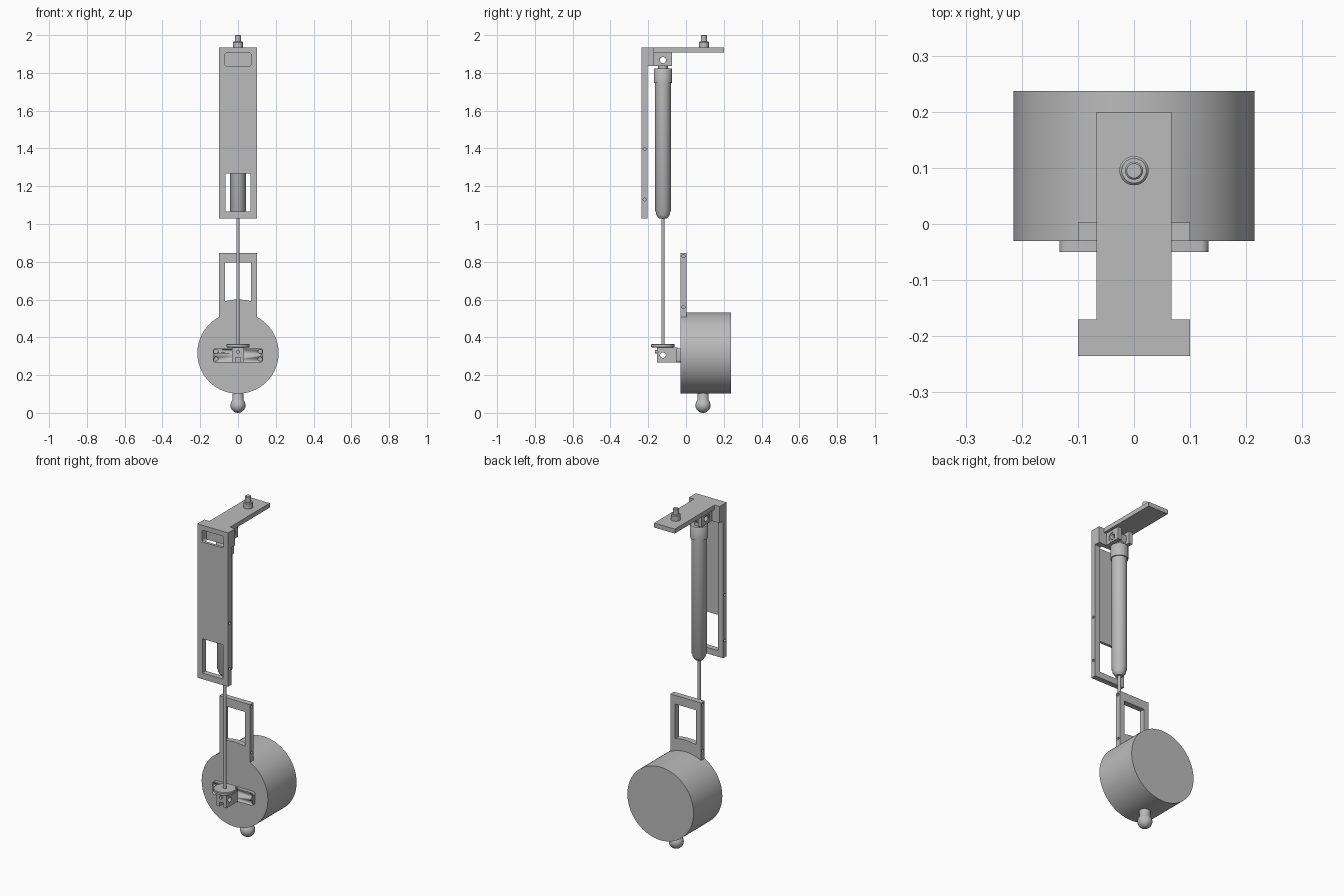
import bpy, bmesh, math
from mathutils import Matrix

if "Cube" in bpy.data.objects:
    bpy.data.objects.remove(bpy.data.objects["Cube"])

grey = bpy.data.materials.new("grey metal")
grey.diffuse_color = (0.5, 0.5, 0.5, 1)
grey.use_nodes = True
grey.node_tree.nodes["Principled BSDF"].inputs["Base Color"].default_value = grey.diffuse_color


def finish(bm, name, smooth=False):
    bmesh.ops.recalc_face_normals(bm, faces=bm.faces)
    me = bpy.data.meshes.new(name)
    bm.to_mesh(me)
    bm.free()
    ob = bpy.data.objects.new(name, me)
    bpy.context.collection.objects.link(ob)
    me.materials.append(grey)
    if smooth:
        activate(ob)
        bpy.ops.object.shade_smooth_by_angle(angle=math.radians(35))
    return ob


def activate(ob):
    bpy.ops.object.select_all(action='DESELECT')
    ob.select_set(True)
    bpy.context.view_layer.objects.active = ob


def box(name, x, y, z, round_y=0):
    """Box from (min, max) pairs; round_y rounds the edges running along y."""
    bm = bmesh.new()
    bmesh.ops.create_cube(bm, size=1)
    for v in bm.verts:
        v.co = [(r[0] + r[1]) / 2 + c * (r[1] - r[0]) for c, r in zip(v.co, (x, y, z))]
    if round_y:
        edges = [e for e in bm.edges if abs(e.verts[0].co.y - e.verts[1].co.y) > 1e-5]
        bmesh.ops.bevel(bm, geom=edges, offset=round_y, segments=5, profile=0.5, affect='EDGES')
    return finish(bm, name, bool(round_y))


def cylinder(name, axis, centre, r, length, seg=32):
    bm = bmesh.new()
    bmesh.ops.create_cone(bm, cap_ends=True, segments=seg, radius1=r, radius2=r, depth=length)
    rot = {'x': Matrix.Rotation(math.pi / 2, 4, 'Y'), 'y': Matrix.Rotation(math.pi / 2, 4, 'X'),
           'z': Matrix()}[axis]
    bm.transform(Matrix.Translation(centre) @ rot)
    return finish(bm, name, True)


def lathe(name, y, profile, seg=40):
    """Spin (radius, z) points round a vertical axis at x=0."""
    bm = bmesh.new()
    vs = [bm.verts.new((r, 0, z)) for r, z in profile]
    es = [bm.edges.new(p) for p in zip(vs, vs[1:])]
    bmesh.ops.spin(bm, geom=vs + es, cent=(0, 0, 0), axis=(0, 0, 1), angle=2 * math.pi,
                   steps=seg, use_duplicate=False)
    bmesh.ops.remove_doubles(bm, verts=bm.verts, dist=1e-5)
    bm.transform(Matrix.Translation((0, y, 0)))
    return finish(bm, name, True)


def boolean(ob, other, op='DIFFERENCE'):
    mod = ob.modifiers.new(op, 'BOOLEAN')
    mod.operation, mod.object, mod.solver = op, other, 'EXACT'
    activate(ob)
    bpy.ops.object.modifier_apply(modifier=mod.name)
    bpy.data.objects.remove(other)


AY = -0.122   # y of the actuator axis
DZ = 0.317    # drum centre height

# Tall back plate with thick head, lower window, rear recess and front pocket
plate = box("back_plate", (-.1, .1), (-.235, -.203), (1.03, 1.934))
boolean(plate, box("c", (-.067, .067), (-.3, -.1), (1.066, 1.267)))
boolean(plate, box("c", (-.067, .067), (-.219, -.1), (1.15, 1.836)))
boolean(plate, box("head", (-.1, .1), (-.235, -.17), (1.836, 1.934)), 'UNION')
boolean(plate, box("c", (-.069, .069), (-.3, -.195), (1.836, 1.905), .01))
for s in (-1, 1):
    for z in (1.397, 1.13):
        boolean(plate, cylinder("c", 'x', (s * .1, -.219, z), .008, .04, 16))

# Top arm with stud
box("top_arm", (-.067, .067), (-.171, .2), (1.908, 1.934))
lathe("top_stud", .095, [(0, 1.93), (.026, 1.93), (.026, 1.962), (.022, 1.966), (.016, 1.966),
                         (.016, 1.997), (.013, 2.0), (0, 2.0)])

# Upper clevis lugs, hollow pin bushes and actuator eye
for s, side in ((-1, "left"), (1, "right")):
    lug = box("upper_lug_" + side, sorted((s * .026, s * .05)), (-.171, -.073), (1.836, 1.91))
    boolean(lug, cylinder("c", 'x', (s * .04, AY, 1.868), .027, .1))
    bush = cylinder("pin_bush_" + side, 'x', (s * .034, AY, 1.868), .027, .024)
    boolean(bush, cylinder("c", 'x', (s * .04, AY, 1.868), .016, .1))
eye = cylinder("actuator_eye", 'x', (0, AY, 1.868), .034, .044)
boolean(eye, cylinder("c", 'x', (0, AY, 1.868), .016, .1))

# Actuator cylinder body and piston rod
lathe("actuator_body", AY, [(0, 1.842), (.026, 1.842), (.026, 1.823), (.046, 1.823), (.048, 1.82),
                            (.048, 1.747), (.042, 1.747), (.042, 1.07), (.036, 1.06), (.036, 1.05),
                            (.026, 1.035), (.02, 1.028), (0, 1.028)])
cylinder("piston_rod", 'z', (0, AY, .69), .009, .70, 20)

# Lower clevis with flange, cross hole, slot and front screw
lathe("rod_flange", AY, [(0, .345), (.052, .345), (.062, .35), (.062, .362), (.058, .365), (0, .365)])
clevis = box("lower_clevis", (-.032, .032), (-.154, -.045), (.266, .346))
boolean(clevis, box("c", (-.012, .012), (-.2, -.06), (.2, .292)))
boolean(clevis, cylinder("c", 'x', (0, AY, .306), .015, .2))
cylinder("clevis_screw", 'y', (0, -.157, .324), .01, .014, 20)

# Mounting plate with four bolt holes
mount = box("mount_plate", (-.133, .133), (-.05, -.029), (.266, .342), .015)
for x in (-.117, .117):
    for z in (.285, .325):
        boolean(mount, cylinder("c", 'y', (x, -.05, z), .011, .03, 20))

# Drum joined with its upper frame, whose window has a curved sill
drum = cylinder("drum", 'y', (0, .1035, DZ), .215, .267, 96)
frame = box("frame", (-.1, .1), (-.03, .003), (.4, .846))
window = box("c", (-.068, .068), (-.1, .1), (.45, .795))
boolean(window, cylinder("c2", 'y', (0, 0, DZ), .283, .4, 128))
boolean(frame, window)
for s in (-1, 1):
    for z in (.83, .56):
        boolean(frame, cylinder("c", 'x', (s * .1, -.0135, z), .008, .04, 16))
boolean(drum, frame, 'UNION')
activate(drum)
bpy.ops.object.shade_smooth_by_angle(angle=math.radians(35))

# Ball foot under the drum
arc = [(.04 * math.sin(a), .04 - .04 * math.cos(a)) for a in
       [math.radians(d) for d in range(0, 130, 8)]]
lathe("ball_foot", .09, arc + [(.03, .067), (.03, .12), (0, .12)])
